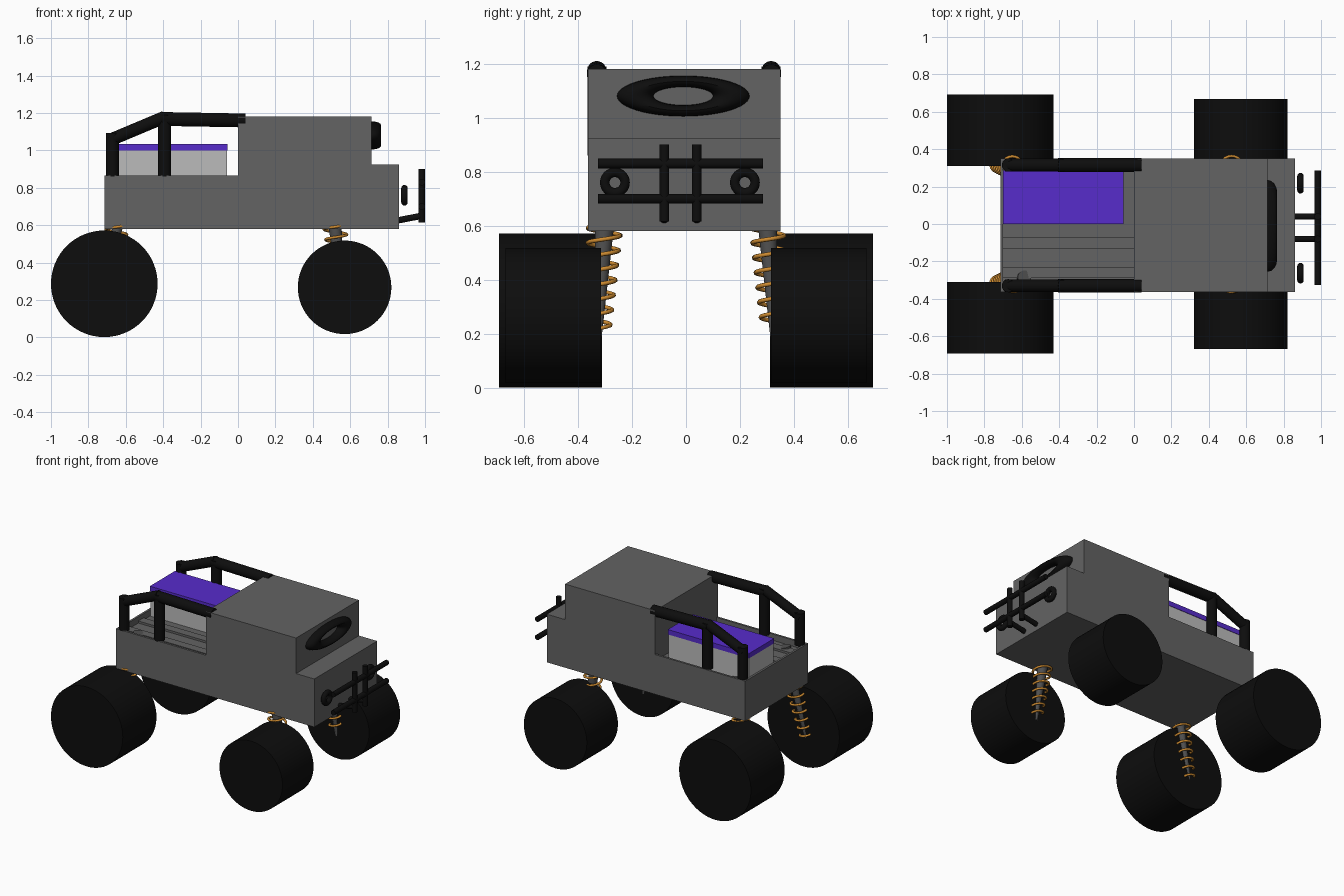
import bpy, bmesh, math
from mathutils import Vector

if "Cube" in bpy.data.objects:
    bpy.data.objects.remove(bpy.data.objects["Cube"])


def mat(name, c):
    m = bpy.data.materials.new(name)
    m.diffuse_color = (*c, 1)
    m.use_nodes = True
    m.node_tree.nodes["Principled BSDF"].inputs["Base Color"].default_value = m.diffuse_color
    return m


GREY = mat("body grey", (0.125, 0.125, 0.125))
BLACK = mat("rubber black", (0.004, 0.004, 0.004))
DARK = mat("shock grey", (0.08, 0.08, 0.08))
LIGHT = mat("crate light grey", (0.5, 0.5, 0.5))
PURPLE = mat("lid purple", (0.095, 0.025, 0.6))
ORANGE = mat("spring orange", (0.62, 0.26, 0.03))


def finish(name, bm, m, smooth=False):
    bmesh.ops.recalc_face_normals(bm, faces=bm.faces)
    me = bpy.data.meshes.new(name)
    bm.to_mesh(me)
    bm.free()
    me.materials.append(m)
    ob = bpy.data.objects.new(name, me)
    bpy.context.collection.objects.link(ob)
    if smooth:
        bpy.context.view_layer.objects.active = ob
        ob.select_set(True)
        bpy.ops.object.shade_smooth_by_angle(angle=math.radians(35))
        ob.select_set(False)
    return ob


def box(name, lo, hi, m):
    bm = bmesh.new()
    bmesh.ops.create_cube(bm, size=1)
    for v in bm.verts:
        v.co = Vector([(a + b) / 2 + c * (b - a) for a, b, c in zip(lo, hi, v.co)])
    return finish(name, bm, m)


def rod(name, a, b, r1, m, r2=None, seg=24):
    a, b = Vector(a), Vector(b)
    bm = bmesh.new()
    bmesh.ops.create_cone(bm, cap_ends=True, segments=seg, radius1=r1,
                          radius2=r1 if r2 is None else r2, depth=(b - a).length)
    q = (b - a).to_track_quat('Z', 'Y')
    for v in bm.verts:
        v.co = q @ v.co + (a + b) / 2
    return finish(name, bm, m, True)


def ring(name, centre, major, minor, scale, m):
    # torus whose axis points along x
    bm = bmesh.new()
    n, k = 48, 16
    c = Vector(centre)
    rows = []
    for i in range(n):
        t = 2 * math.pi * i / n
        row = []
        for j in range(k):
            p = 2 * math.pi * j / k
            r = major + minor * math.cos(p)
            row.append(bm.verts.new(c + Vector((minor * math.sin(p) * scale[0],
                       r * math.cos(t) * scale[1], r * math.sin(t) * scale[2]))))
        rows.append(row)
    for i in range(n):
        for j in range(k):
            a, b = rows[i], rows[(i + 1) % n]
            bm.faces.new((a[j], b[j], b[(j + 1) % k], a[(j + 1) % k]))
    return finish(name, bm, m, True)


Y0, Y1 = -0.363, 0.35

# body: side profile with bed, cab and hood, extruded across
profile = [(-.715, .58), (.86, .58), (.86, .925), (.715, .925),
           (.715, 1.18), (0, 1.18), (0, .82), (-.715, .82)]
bm = bmesh.new()
face = bm.faces.new([bm.verts.new((x, Y0, z)) for x, z in profile])
ext = bmesh.ops.extrude_face_region(bm, geom=[face])
bmesh.ops.translate(bm, vec=(0, Y1 - Y0, 0),
                    verts=[g for g in ext['geom'] if isinstance(g, bmesh.types.BMVert)])
finish("body", bm, GREY)

# bed walls and floor slats
box("bed_wall_front", (-.715, Y0, .8), (0, Y0 + .015, .865), GREY)
box("bed_wall_back", (-.715, Y1 - .015, .8), (0, Y1, .865), GREY)
box("tailgate", (-.715, Y0, .8), (-.70, Y1, .865), GREY)
for i, (a, b) in enumerate([(-.29, -.23), (-.13, -.07)]):
    box(f"bed_slat_{i}", (-.70, a, .81), (0, b, .835), GREY)

# crate with lid
box("crate", (-.697, .003, .81), (-.058, .282, 1.0), LIGHT)
box("crate_lid", (-.70, 0, 1.0), (-.055, .285, 1.035), PURPLE)

# roll bars
for side, y in (("front", -.33), ("back", .315)):
    rod(f"roll_bar_rear_post_{side}", (-.672, y, .86), (-.672, y, 1.092), .035, BLACK)
    rod(f"roll_bar_spike_{side}", (-.672, y, .76), (-.672, y, .87), .009, BLACK)
    rod(f"roll_bar_mid_post_{side}", (-.392, y, .86), (-.392, y, 1.19), .035, BLACK)
    rod(f"roll_bar_slope_{side}", (-.685, y, 1.055), (-.392, y, 1.178), .034, BLACK)
    rod(f"roll_bar_top_{side}", (-.405, y, 1.168), (.04, y, 1.16), .037, BLACK)

# oval ring on the windscreen
ring("windscreen_ring", (.715, -.01, 1.08), .1775, .0675, (.75, 1, .306), BLACK)

# bull bar and lamp rings
for i, z in enumerate((.70, .83)):
    rod(f"bull_bar_cross_{i}", (.982, -.325, z), (.982, .285, z), .018, BLACK)
for i, y in enumerate((-.08, .04)):
    rod(f"bull_bar_upright_{i}", (.982, y, .615), (.982, y, .90), .018, BLACK)
    rod(f"bull_bar_strut_{i}", (.85, y, .625), (.98, y, .65), .017, BLACK)
for i, y in enumerate((-.263, .218)):
    ring(f"lamp_ring_{i}", (.89, y, .76), .0375, .0175, (1, 1, 1), BLACK)

# wheels, shocks and springs
axles = {"rear": (-.715, .287, .285, .31, .692, (-.585, .285, .84), (-.74, .325, .18)),
         "fore": (.57, .268, .25, .315, .667, (.515, .30, .63), (.56, .325, .18))}
for ax, (x, z, r, ya, yb, top, bot) in axles.items():
    for side, s in (("front", -1), ("back", 1)):
        rod(f"wheel_{ax}_{side}", (x, s * ya, z), (x, s * yb, z), r, BLACK, seg=64)
        a = Vector((top[0], s * top[1], top[2]))
        b = Vector((bot[0], s * bot[1], bot[2]))
        rod(f"shock_{ax}_{side}", b, a, .012, DARK, .037)
        # coil wound round the shock
        cu = bpy.data.curves.new("coil", 'CURVE')
        cu.dimensions = '3D'
        cu.bevel_depth = .008
        cu.bevel_resolution = 1
        sp = cu.splines.new('POLY')
        n, turns = 160, 7
        sp.points.add(n)
        for i in range(n + 1):
            h = .22 + .385 * i / n
            p = a.lerp(b, (a.z - h) / (a.z - b.z))
            t = 2 * math.pi * turns * i / n
            rr = .042 + .02 * i / n
            sp.points[i].co = (p.x + rr * math.cos(t), p.y + rr * math.sin(t), h, 1)
        cu.materials.append(ORANGE)
        ob = bpy.data.objects.new(f"spring_{ax}_{side}", cu)
        bpy.context.collection.objects.link(ob)
